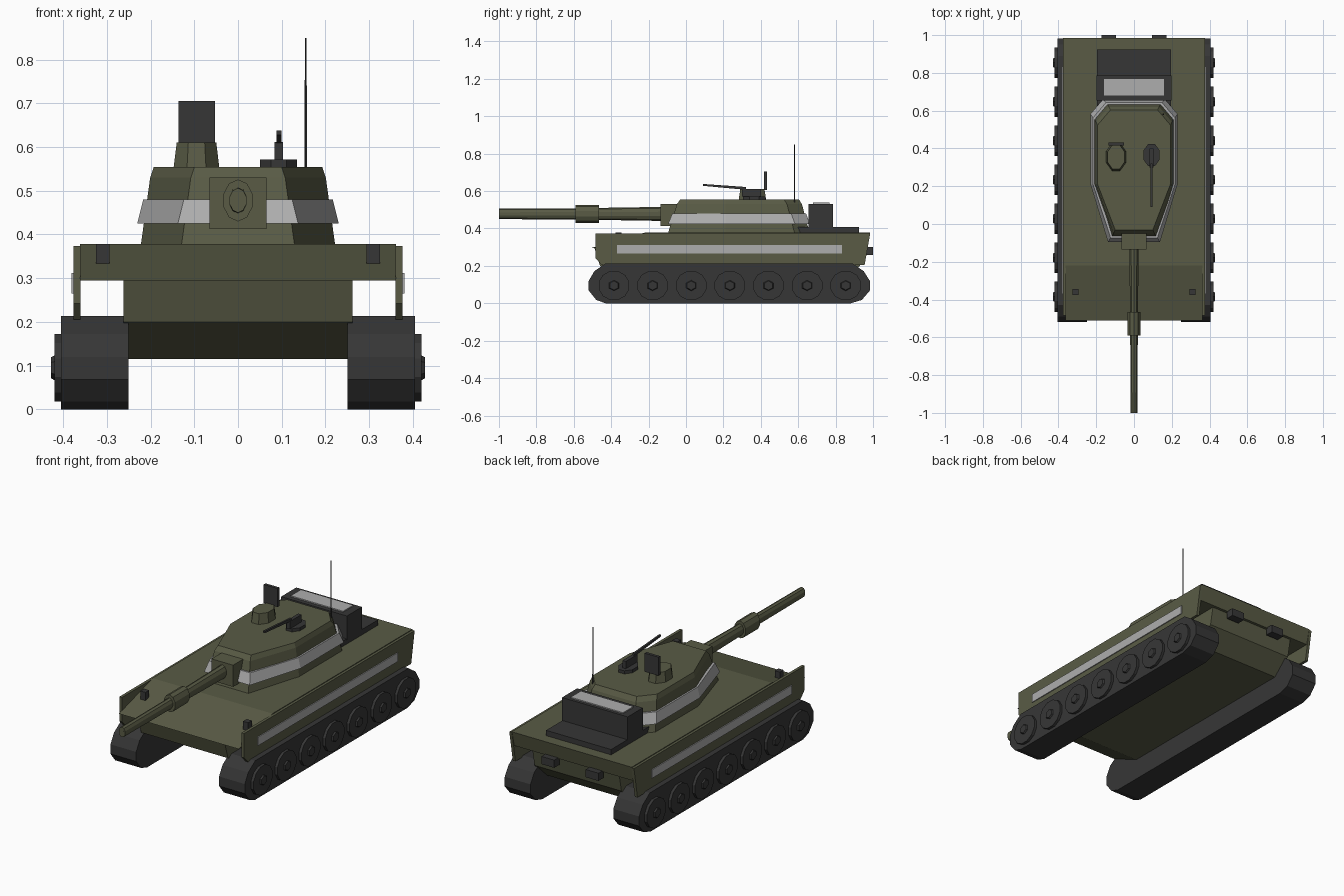
import bpy, bmesh, math
from mathutils import Vector

if "Cube" in bpy.data.objects:
    bpy.data.objects.remove(bpy.data.objects["Cube"])


def material(name, rgb):
    m = bpy.data.materials.new(name)
    m.diffuse_color = (*rgb, 1)
    m.use_nodes = True
    m.node_tree.nodes["Principled BSDF"].inputs["Base Color"].default_value = m.diffuse_color
    return m


OLIVE = material("olive paint", (0.100, 0.105, 0.060))
DARK = material("dark rubber and metal", (0.037, 0.037, 0.037))
GREY = material("light grey marking", (0.42, 0.42, 0.42))


def loft(name, rings, mat):
    """Closed solid through rings that all have the same point count."""
    bm = bmesh.new()
    vs = [[bm.verts.new(p) for p in r] for r in rings]
    n = len(vs[0])
    for a, b in zip(vs, vs[1:]):
        for i in range(n):
            j = (i + 1) % n
            bm.faces.new((a[i], a[j], b[j], b[i]))
    bm.faces.new(vs[0][::-1])
    bm.faces.new(vs[-1])
    bmesh.ops.recalc_face_normals(bm, faces=bm.faces)
    me = bpy.data.meshes.new(name)
    bm.to_mesh(me)
    bm.free()
    me.materials.append(mat)
    ob = bpy.data.objects.new(name, me)
    bpy.context.collection.objects.link(ob)
    return ob


def side_profile(name, pts, x0, x1, mat):
    """Extrude a (y, z) outline along x."""
    return loft(name, [[(x, y, z) for y, z in pts] for x in (x0, x1)], mat)


def box(name, x, y, z, mat):
    return side_profile(name, [(y[0], z[0]), (y[1], z[0]), (y[1], z[1]), (y[0], z[1])], *x, mat)


def tube(name, axis, centre, sections, sides, mat):
    """Elliptical sections (position, radius_a, radius_b) along an axis."""
    rings = []
    for pos, ra, rb in sections:
        ring = []
        for i in range(sides):
            t = 2 * math.pi * (i + 0.5) / sides
            a, b = ra * math.cos(t), rb * math.sin(t)
            off = {"X": (pos, a, b), "Y": (a, pos, b), "Z": (a, b, pos)}[axis]
            ring.append(Vector(centre) + Vector(off))
        rings.append(ring)
    return loft(name, rings, mat)


def mirror(ob):
    m = ob.modifiers.new("mirror", "MIRROR")
    m.use_axis = (True, False, False)
    return ob


# Hull: wide sloped deck over a narrow tub
side_profile("upper_hull", [(-0.51, 0.295), (0.965, 0.295), (0.985, 0.378), (-0.22, 0.378)],
             -0.362, 0.362, OLIVE)
side_profile("lower_hull", [(-0.49, 0.297), (-0.46, 0.20), (-0.28, 0.115), (0.84, 0.115),
                            (0.93, 0.20), (0.95, 0.297)], -0.262, 0.262, OLIVE)

# Side skirts with long pale stripes
mirror(side_profile("side_skirt", [(-0.485, 0.374), (-0.485, 0.242), (-0.45, 0.205),
                                   (0.955, 0.205), (0.985, 0.374)], 0.36, 0.376, OLIVE))
mirror(box("side_stripe", (0.374, 0.381), (-0.37, 0.835), (0.265, 0.312), GREY))

# Tracks
mirror(side_profile("track", [(-0.43, 0.213), (-0.49, 0.172), (-0.52, 0.12), (-0.52, 0.068),
                              (-0.48, 0.018), (-0.43, 0), (0.88, 0), (0.94, 0.018),
                              (0.983, 0.068), (0.983, 0.12), (0.95, 0.172), (0.89, 0.213)],
                    0.25, 0.405, DARK))

# Road wheels and hubs
for i in range(7):
    c = (0, -0.385 + i * 0.2065, 0.095)
    mirror(tube("road_wheel", "X", c, [(0.40, 0.084, 0.08), (0.42, 0.084, 0.08)], 12, DARK))
    mirror(tube("wheel_hub", "X", c, [(0.415, 0.034, 0.031), (0.428, 0.026, 0.024)], 6, DARK))

# Front and rear lamps
mirror(box("headlight", (0.294, 0.325), (-0.377, -0.345), (0.325, 0.378), DARK))
mirror(box("rear_lamp", (0.095, 0.172), (0.955, 1.0), (0.258, 0.300), DARK))


# Turret: eight-sided outline, tapering upwards
def octagon(z, grow=0.0):
    t = (z - 0.378) / 0.152
    if z > 0.53:
        t = 1.0 + (z - 0.53) / 0.025 * 0.4
    sx, front, back = 0.222 - 0.021 * t, -0.095 + 0.046 * t, 0.66 - 0.04 * t
    sx, front, back = sx + grow, front - grow, back + grow
    fx, bx = sx - 0.093, sx - 0.068
    right = [(fx, front), (sx, 0.21), (sx, back - 0.08), (bx, back)]
    return [(x, y, z) for x, y in right + [(-x, y) for x, y in right[::-1]]]


loft("turret", [octagon(0.376), octagon(0.53), octagon(0.555)], OLIVE)
loft("turret_band", [octagon(0.425, 0.015), octagon(0.48, 0.009)], GREY)

# Main gun
box("mantlet", (-0.065, 0.065), (-0.135, -0.04), (0.412, 0.53), OLIVE)
gun = (0, 0, 0.478)
tube("gun_barrel", "Y", gun, [(-1.0, 0.020, 0.028), (-0.59, 0.021, 0.030),
                              (-0.10, 0.026, 0.038)], 10, OLIVE)
tube("gun_sleeve", "Y", gun, [(-0.59, 0.035, 0.048), (-0.465, 0.035, 0.048)], 10, OLIVE)
tube("gun_bore", "Y", gun, [(-1.0005, 0.013, 0.018), (-0.995, 0.013, 0.018)], 10, OLIVE)

# Commander's hatch with an upright lid
tube("cupola", "Z", (-0.095, 0.355, 0), [(0.55, 0.057, 0.08), (0.61, 0.049, 0.07)], 8, OLIVE)
box("hatch_lid", (-0.136, -0.053), (0.416, 0.432), (0.605, 0.706), DARK)

# Roof machine gun
tube("machine_gun_base", "Z", (0.093, 0.365, 0), [(0.55, 0.046, 0.064), (0.572, 0.046, 0.064)],
     8, DARK)
box("machine_gun_mount", (0.083, 0.103), (0.30, 0.40), (0.57, 0.612), DARK)
side_profile("machine_gun_barrel", [(0.09, 0.628), (0.32, 0.607), (0.32, 0.622), (0.09, 0.638)],
             0.088, 0.099, DARK)

# Antenna
tube("antenna", "Z", (0.155, 0.58, 0), [(0.53, 0.004, 0.004), (0.85, 0.002, 0.002)], 6, DARK)

# Rear stowage bin, its pale lid and the engine deck
box("engine_deck", (-0.196, 0.196), (0.60, 0.925), (0.375, 0.407), DARK)
box("stowage_bin", (-0.198, 0.198), (0.655, 0.785), (0.40, 0.532), DARK)
box("stowage_lid", (-0.158, 0.158), (0.68, 0.768), (0.53, 0.538), GREY)
